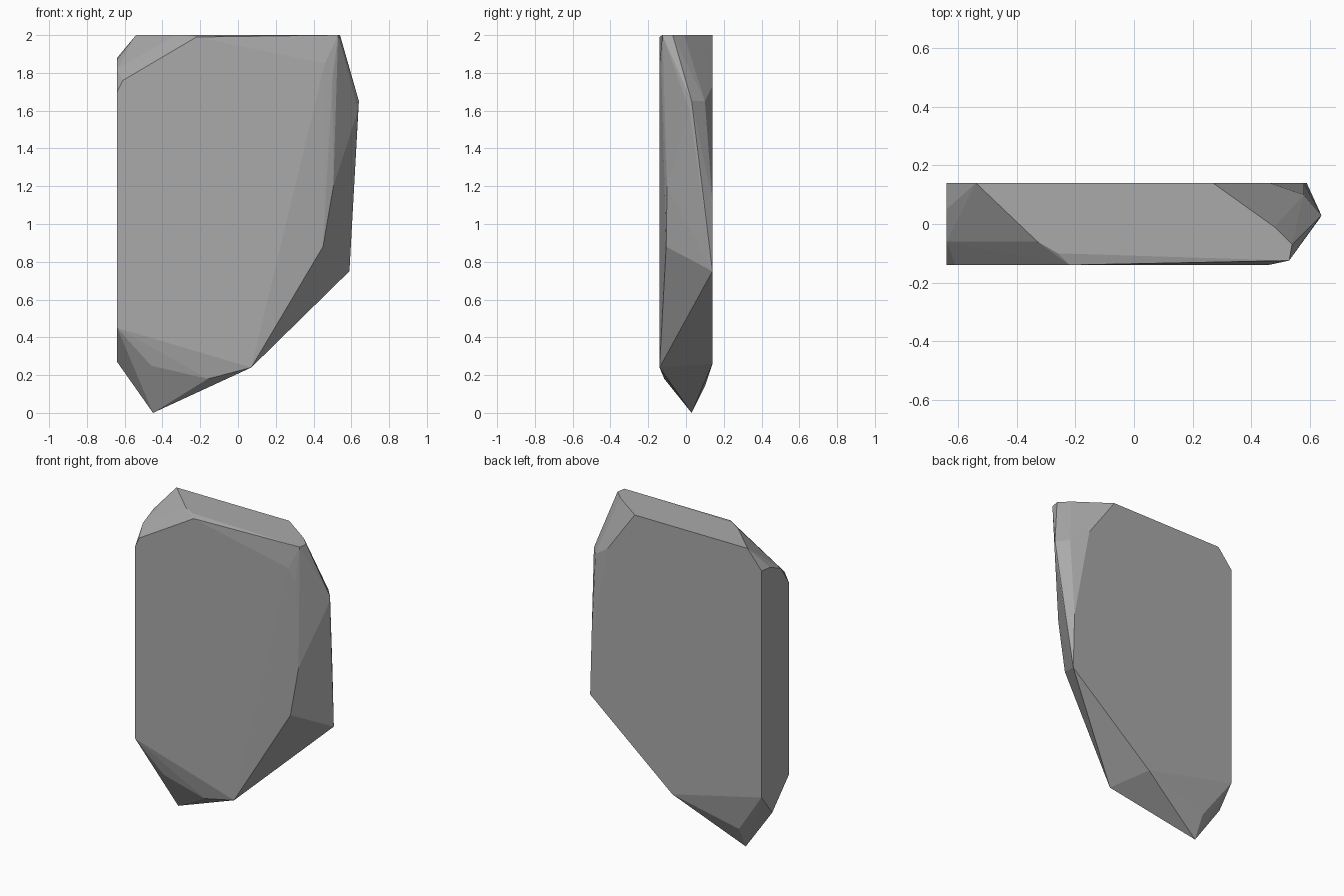
import bpy
import bmesh
from math import radians
from mathutils import Vector

default_cube = bpy.data.objects.get("Cube")
if default_cube:
    bpy.data.objects.remove(default_cube, do_unlink=True)

HALF_DEPTH = 0.14
LEFT_CUT = -0.64
TOP = 2.0


def stone_material(name, grey):
    """One flat grey material for the whole slab."""
    material = bpy.data.materials.new(name)
    material.use_nodes = True
    colour = (grey, grey, grey, 1)
    material.diffuse_color = colour
    shader = material.node_tree.nodes["Principled BSDF"]
    shader.inputs["Base Color"].default_value = colour
    shader.inputs["Roughness"].default_value = 0.9
    return material


# Flat front face, outlined in (x, z)
front_outline = [(-.64, .45), (-.64, 1.7), (-.61, 1.76), (-.22, 1.99),
                 (.46, 1.85), (.07, .24)]
# Flat back face, outlined in (x, z)
back_outline = [(-.64, .41), (-.64, 1.88), (-.54, TOP), (.27, TOP),
                (.465, 1.73), (.58, 1.12), (.59, .75), (0, .26)]
# Flat top, outlined in (x, y)
top_outline = [(-.33, -.06), (-.26, -.1), (.53, -.125), (.54, -.07),
               (.48, -.01)]
# Straight cut end, extra corners in (y, z)
end_corners = [(.03, .27), (.05, 1.87), (-.06, 1.82)]
# Chipped corners on the right edge and the lower tip
right_chips = [(.45, -.105, .88), (.505, -.1, 1.2), (.5, -.13, 1.77),
               (.64, .03, 1.65), (.635, .02, 1.6), (.58, .1, 1.65)]
lower_chips = [(-.45, .03, 0), (-.45, .1, .14), (-.52, .1, .275),
               (-.46, -.105, .25), (-.16, -.115, .18)]

corners = [Vector((x, -HALF_DEPTH, z)) for x, z in front_outline]
corners += [Vector((x, HALF_DEPTH, z)) for x, z in back_outline]
corners += [Vector((x, y, TOP)) for x, y in top_outline]
corners += [Vector((LEFT_CUT, y, z)) for y, z in end_corners]
corners += [Vector(point) for point in right_chips + lower_chips]

# Wrap the corners in a faceted shell and merge its flat areas
shell = bmesh.new()
for corner in corners:
    shell.verts.new(corner)
hull = bmesh.ops.convex_hull(shell, input=shell.verts[:])
loose = [v for v in shell.verts if not v.link_faces]
bmesh.ops.delete(shell, geom=loose, context="VERTS")
bmesh.ops.dissolve_limit(shell, angle_limit=radians(0.5),
                         verts=shell.verts[:], edges=shell.edges[:])
bmesh.ops.recalc_face_normals(shell, faces=shell.faces[:])

mesh = bpy.data.meshes.new("stone_slab")
shell.to_mesh(mesh)
shell.free()
mesh.materials.append(stone_material("stone grey", 0.4))
slab = bpy.data.objects.new("stone_slab", mesh)
bpy.context.collection.objects.link(slab)
